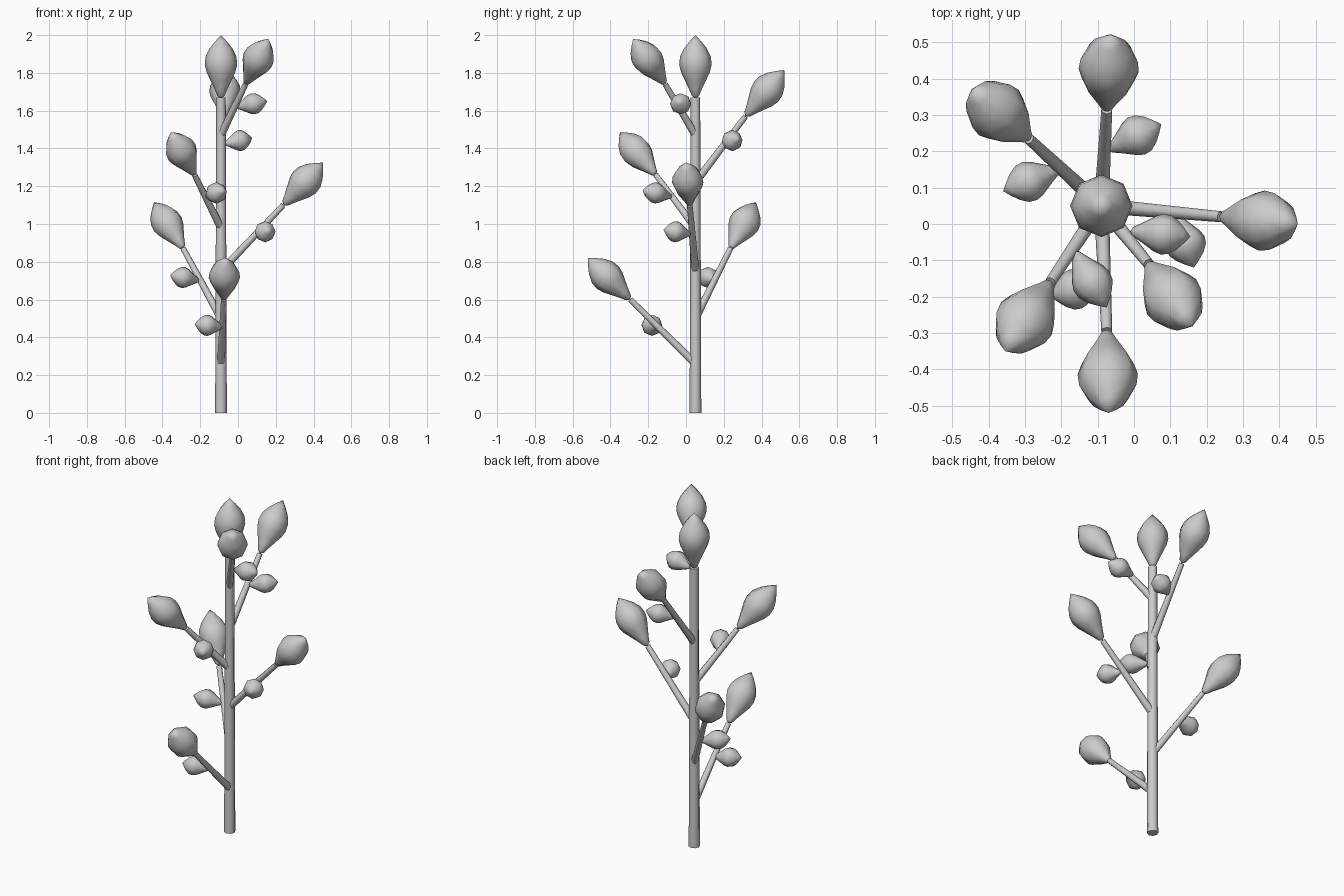
import bpy, math
from mathutils import Vector

if "Cube" in bpy.data.objects:
    bpy.data.objects.remove(bpy.data.objects["Cube"])

SIDES = 8
# Leaf outline: (fraction of length, fraction of full radius)
LEAF = [(0.04, 0.22), (0.15, 0.40), (0.28, 0.64), (0.41, 0.88), (0.53, 1.0),
        (0.66, 0.95), (0.79, 0.70), (0.90, 0.36)]


def revolve(name, start, end, rings, pointed):
    """Loft rings (fraction along, radius) around the axis start -> end."""
    start, end = Vector(start), Vector(end)
    axis = end - start
    rot = axis.to_track_quat('Z', 'Y')
    verts, faces = [], []
    for t, r in rings:
        for i in range(SIDES):
            a = 2 * math.pi * i / SIDES
            verts.append(start + axis * t + rot @ Vector((r * math.cos(a), r * math.sin(a), 0)))
    n = len(rings)
    for k in range(n - 1):
        for i in range(SIDES):
            j = (i + 1) % SIDES
            faces.append((k * SIDES + i, k * SIDES + j, (k + 1) * SIDES + j, (k + 1) * SIDES + i))
    first = list(range(SIDES))
    last = [(n - 1) * SIDES + i for i in range(SIDES)]
    if pointed:
        b = len(verts)
        verts += [start, end]
        for i in range(SIDES):
            j = (i + 1) % SIDES
            faces.append((b, first[j], first[i]))
            faces.append((b + 1, last[i], last[j]))
    else:
        faces += [first[::-1], last]
    mesh = bpy.data.meshes.new(name)
    mesh.from_pydata(verts, [], faces)
    ob = bpy.data.objects.new(name, mesh)
    bpy.context.collection.objects.link(ob)
    bpy.ops.object.select_all(action='DESELECT')
    ob.select_set(True)
    bpy.context.view_layer.objects.active = ob
    bpy.ops.object.shade_smooth_by_angle(angle=math.radians(60))
    return ob


def stick(name, a, b, r0, r1):
    revolve(name, a, b, [(0, r0), (1, r1)], False)


def leaf(name, a, b, r):
    revolve(name, a, b, [(t, s * r) for t, s in LEAF], True)


# Trunk and crown leaf
TX, TY = -0.09, 0.05
stick("trunk", (TX, TY, 0), (TX, TY, 1.67), 0.031, 0.025)
leaf("crown_leaf", (TX, TY, 1.665), (TX, TY, 2.0), 0.086)

# Branches: trunk height, branch end, big leaf tip, small leaf root, small leaf tip
branches = [
    (0.26, (-0.075, -0.295, 0.60), (-0.07, -0.52, 0.82), (-0.08, -0.155, 0.455), (-0.23, -0.20, 0.47)),
    (0.50, (-0.29, 0.235, 0.87), (-0.445, 0.37, 1.115), (-0.205, 0.15, 0.70), (-0.36, 0.09, 0.73)),
    (0.75, (0.24, 0.02, 1.10), (0.45, 0.0, 1.325), (0.115, 0.025, 0.945), (0.165, -0.12, 0.97)),
    (0.98, (-0.23, -0.16, 1.26), (-0.355, -0.35, 1.485), (-0.165, -0.075, 1.145), (-0.075, -0.23, 1.18)),
    (1.22, (-0.075, 0.315, 1.57), (-0.065, 0.52, 1.815), (-0.07, 0.205, 1.425), (0.075, 0.275, 1.455)),
    (1.47, (0.04, -0.11, 1.74), (0.16, -0.28, 1.98), (-0.01, -0.02, 1.62), (0.155, -0.035, 1.65)),
]
for i, (z, end, tip, root, small_tip) in enumerate(branches, 1):
    stick(f"branch_{i}", (TX, TY, z), end, 0.021, 0.015)
    leaf(f"large_leaf_{i}", end, tip, 0.083)
    leaf(f"small_leaf_{i}", root, small_tip, 0.056)
